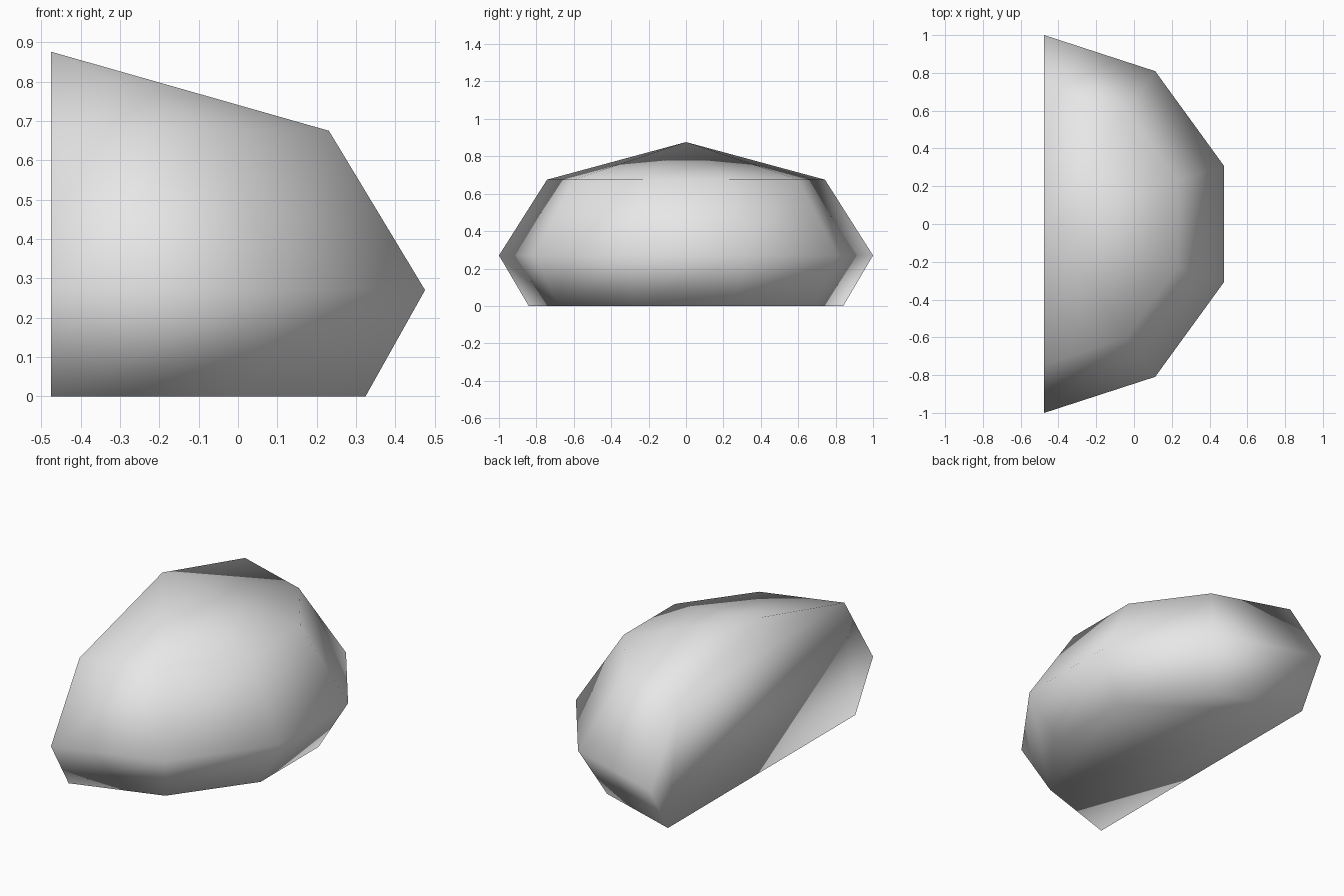
import bpy
import bmesh
import math
from mathutils import Matrix

default = bpy.data.objects.get("Cube")
if default:
    bpy.data.objects.remove(default, do_unlink=True)

# One light grey for the whole stone
grey = bpy.data.materials.new("light_grey")
grey.use_nodes = True
colour = (0.8, 0.8, 0.8, 1)
grey.diffuse_color = colour
grey.node_tree.nodes["Principled BSDF"].inputs["Base Color"].default_value = colour

CUT_X = -0.4755
PROFILE = [(0.841, 0), (1, 0.27), (0.743, 0.675), (0, 0.876)]   # radius, height

# Half dome: profile spun half a turn in five steps
bm = bmesh.new()
points = [bm.verts.new((0, -r, z)) for r, z in PROFILE]
edges = [bm.edges.new(pair) for pair in zip(points, points[1:])]
bmesh.ops.spin(bm, geom=points + edges, cent=(0, 0, 0), axis=(0, 0, 1),
               angle=math.pi, steps=5)
bmesh.ops.remove_doubles(bm, verts=bm.verts, dist=0.001)
bmesh.ops.dissolve_degenerate(bm, edges=bm.edges, dist=0.001)


def close(verts, angle):
    """Fill a flat convex side, its corners sorted around its middle."""
    bm.faces.new(sorted(verts, key=angle))


# Flat base and flat upright side
close([v for v in bm.verts if v.co.z < 0.001],
      lambda v: math.atan2(v.co.y, v.co.x - 0.3))
close([v for v in bm.verts if abs(v.co.x) < 0.001],
      lambda v: math.atan2(v.co.z - 0.4, v.co.y))

bmesh.ops.recalc_face_normals(bm, faces=bm.faces)
bmesh.ops.transform(bm, matrix=Matrix.Translation((CUT_X, 0, 0)), verts=bm.verts)
for face in bm.faces:
    face.smooth = True      # shading runs over the rims as well

mesh = bpy.data.meshes.new("half_dome")
bm.to_mesh(mesh)
bm.free()
mesh.materials.append(grey)
dome = bpy.data.objects.new("half_dome", mesh)
bpy.context.collection.objects.link(dome)
